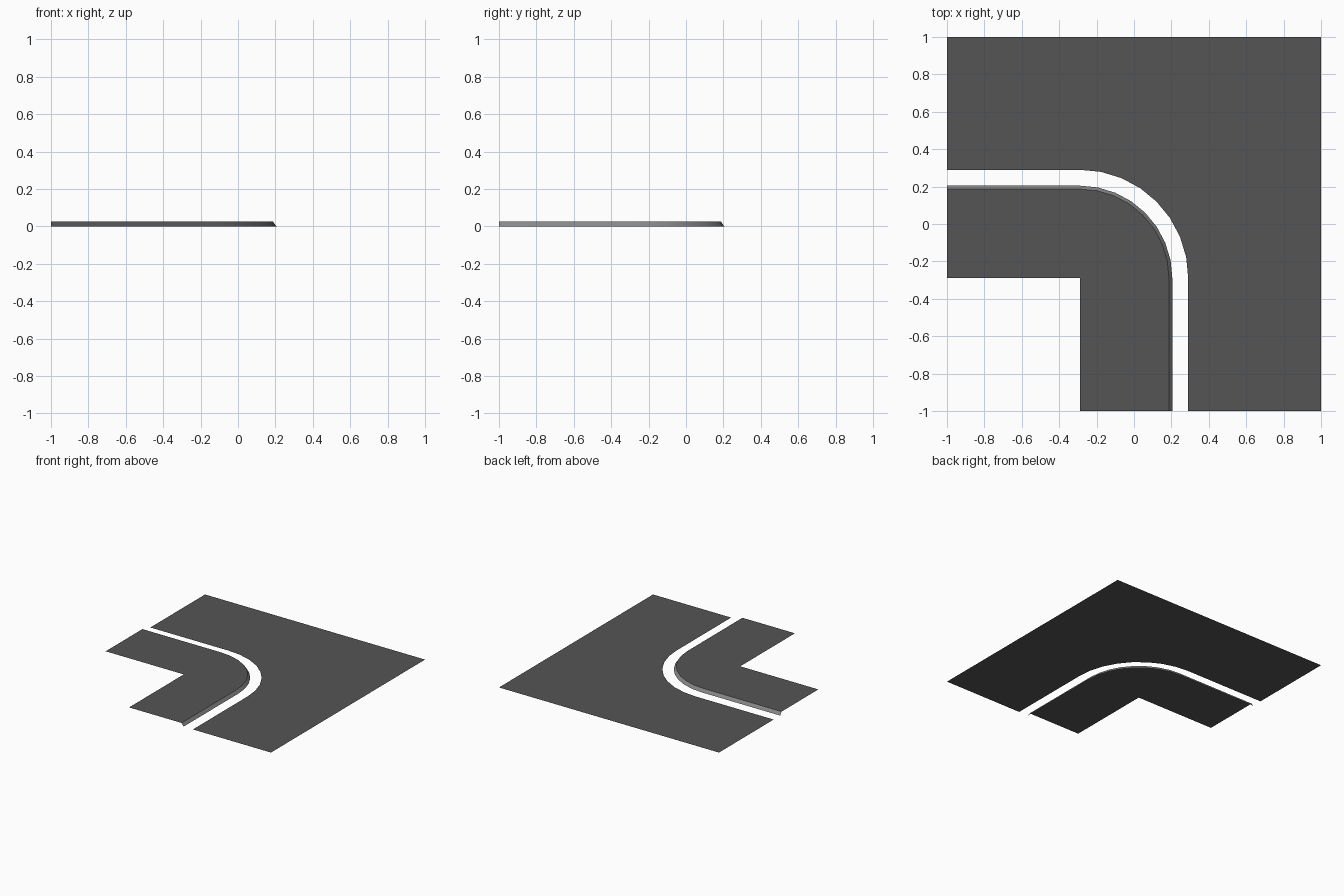
import bpy, bmesh, math

if "Cube" in bpy.data.objects:
    bpy.data.objects.remove(bpy.data.objects["Cube"])

C = -0.29      # arc centre on both axes, also the inner notch corner
SEG = 8        # arc segments
TOP = 0.026    # height of the raised inner surface


def material(name, rgb):
    m = bpy.data.materials.new(name)
    m.diffuse_color = (*rgb, 1)
    m.use_nodes = True
    m.node_tree.nodes["Principled BSDF"].inputs["Base Color"].default_value = m.diffuse_color
    return m


asphalt = material("dark_grey_asphalt", (0.09, 0.09, 0.09))
kerb_grey = material("light_grey_kerb", (0.25, 0.25, 0.25))


def bend(r, z):
    """Path from the left edge round the corner to the front edge."""
    pts = [(-1, C + r, z)]
    for i in range(SEG + 1):
        a = math.pi / 2 * (1 - i / SEG)
        pts.append((C + r * math.cos(a), C + r * math.sin(a), z))
    return pts + [(C + r, -1, z)]


def sheet(name, mat, side_a, side_b, smooth=False):
    """Strip of faces joining two paths with equal point counts."""
    bm = bmesh.new()
    va = [bm.verts.new(p) for p in side_a]
    vb = [bm.verts.new(p) for p in side_b]
    for i in range(len(va) - 1):
        bm.faces.new((va[i], va[i + 1], vb[i + 1], vb[i]))
    bmesh.ops.remove_doubles(bm, verts=bm.verts, dist=1e-5)
    bm.normal_update()
    for f in bm.faces:
        if f.normal.z < 0:
            f.normal_flip()
        f.smooth = smooth
    me = bpy.data.meshes.new(name)
    bm.to_mesh(me)
    bm.free()
    me.materials.append(mat)
    ob = bpy.data.objects.new(name, me)
    bpy.context.collection.objects.link(ob)
    return ob


def corner_path(c, z, n=SEG + 1):
    """Square-cornered path collapsing the arc onto one corner."""
    return [(-1, c, z)] + [(c, c, z)] * n + [(c, -1, z)]


# Outer ground: flat sheet from the bend to the square tile edge
half = SEG // 2
outer = [(-1, 1, 0)]
outer += [(C + (1 - C) * i / half, 1, 0) for i in range(half + 1)]
outer += [(1, 1 - (1 - C) * i / half, 0) for i in range(1, half + 1)]
outer += [(1, -1, 0)]
sheet("outer_ground", asphalt, bend(0.58, 0), outer)

# Raised inner ground, with a square notch at the corner
sheet("inner_ground", asphalt, bend(0.477, TOP), corner_path(C, TOP))

# Sloping kerb along the inner ground's edge
sheet("kerb", kerb_grey, bend(0.477, TOP), bend(0.495, 0), smooth=True)
